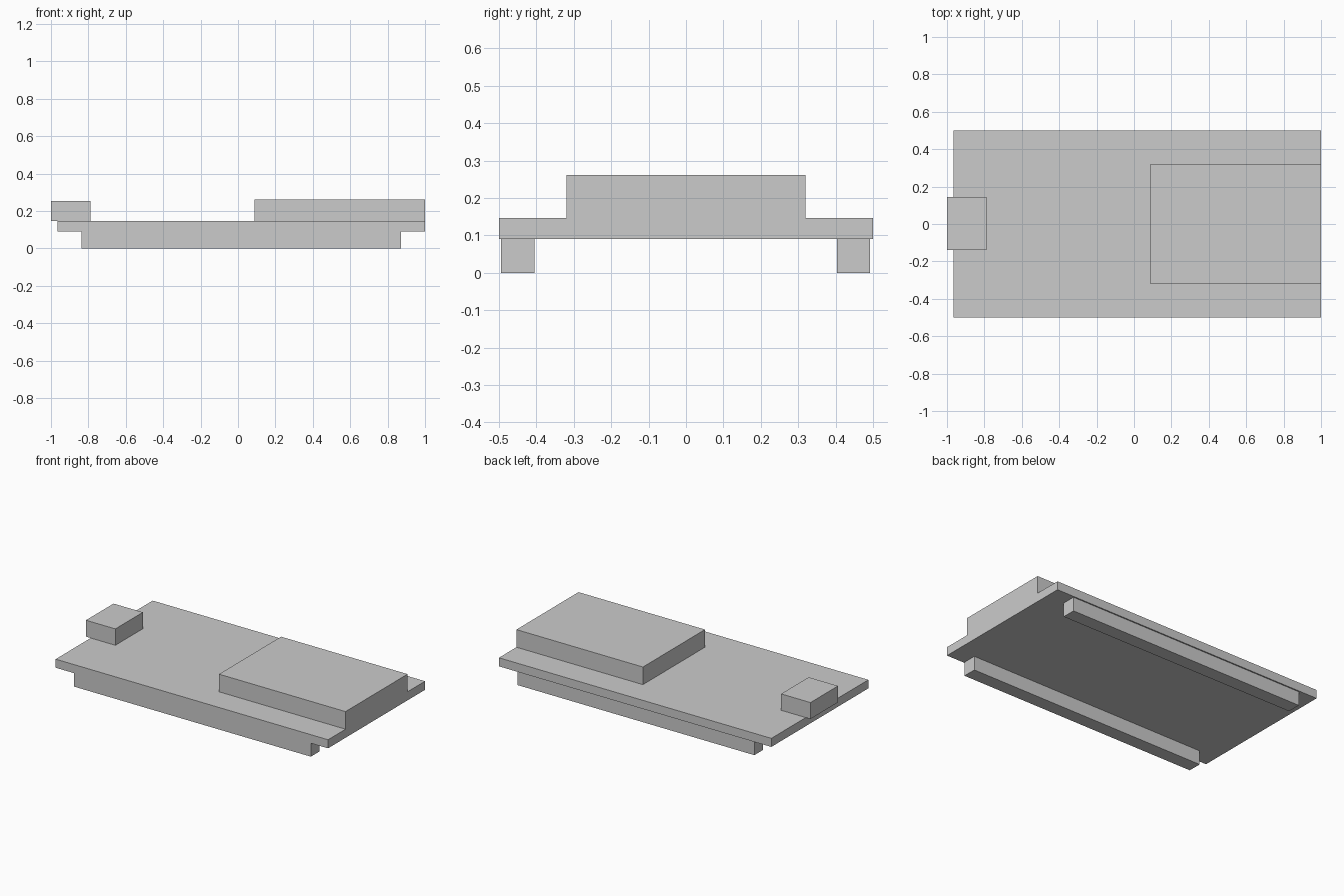
import bpy
import bmesh

default = bpy.data.objects.get("Cube")
if default:
    bpy.data.objects.remove(default, do_unlink=True)

# Single plain grey for every part
grey = bpy.data.materials.new("plain grey")
grey.use_nodes = True
colour = (0.6, 0.6, 0.6, 1.0)
grey.diffuse_color = colour
grey.node_tree.nodes["Principled BSDF"].inputs["Base Color"].default_value = colour


def box(name, x, y, z):
    """Add a flat-shaded box spanning the given (low, high) ranges."""
    mesh = bpy.data.meshes.new(name)
    bm = bmesh.new()
    bmesh.ops.create_cube(bm, size=1.0)
    for v in bm.verts:
        v.co = [(lo + hi) / 2 + c * (hi - lo) for c, (lo, hi) in zip(v.co, (x, y, z))]
    bm.to_mesh(mesh)
    bm.free()
    mesh.materials.append(grey)
    obj = bpy.data.objects.new(name, mesh)
    bpy.context.collection.objects.link(obj)
    return obj


BOARD_BOTTOM, BOARD_TOP = 0.091, 0.147

# Flat board
box("board", (-0.966, 1.0), (-0.5, 0.5), (BOARD_BOTTOM, BOARD_TOP))

# Large raised block, flush with the left end
box("large_block", (0.087, 1.0), (-0.32, 0.32), (BOARD_TOP, 0.262))

# Small connector overhanging the right end
box("small_connector", (-1.0, -0.788), (-0.139, 0.145), (BOARD_TOP, 0.254))

# Rails under the long edges
for name, y in (("front_rail", (-0.494, -0.405)), ("back_rail", (0.403, 0.492))):
    box(name, (-0.838, 0.872), y, (0.0, BOARD_BOTTOM))
